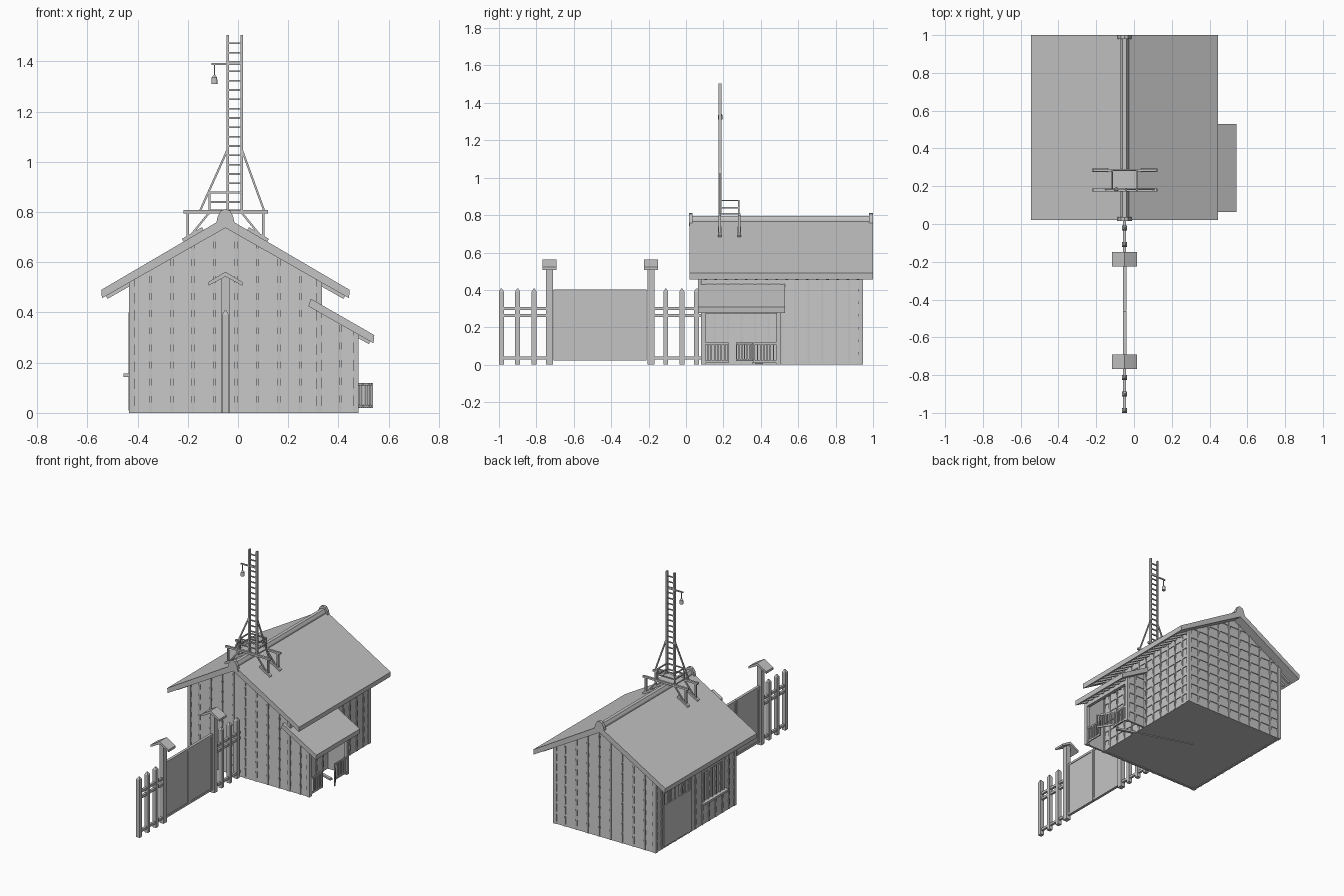
import bpy, bmesh
from mathutils import Vector, Matrix

cube = bpy.data.objects.get("Cube")
if cube:
    bpy.data.objects.remove(cube, do_unlink=True)

grey = bpy.data.materials.new("plain grey")
grey.use_nodes = True
grey.diffuse_color = (0.55, 0.55, 0.55, 1)
grey.node_tree.nodes["Principled BSDF"].inputs["Base Color"].default_value = (0.55, 0.55, 0.55, 1)


def finish(name, bm, clip=()):
    for co, no in clip:
        geom = bm.verts[:] + bm.edges[:] + bm.faces[:]
        bmesh.ops.bisect_plane(bm, geom=geom, plane_co=co, plane_no=no, clear_outer=True)
    bmesh.ops.recalc_face_normals(bm, faces=bm.faces[:])
    mesh = bpy.data.meshes.new(name)
    bm.to_mesh(mesh)
    bm.free()
    mesh.materials.append(grey)
    obj = bpy.data.objects.new(name, mesh)
    bpy.context.collection.objects.link(obj)


def box(bm, x0, x1, y0, y1, z0, z1):
    m = Matrix.Translation(((x0 + x1) / 2, (y0 + y1) / 2, (z0 + z1) / 2))
    bmesh.ops.create_cube(bm, size=1, matrix=m @ Matrix.Diagonal((x1 - x0, y1 - y0, z1 - z0, 1)))


def bar(bm, p, q, w, h=None):
    p, q = Vector(p), Vector(q)
    rot = (q - p).to_track_quat('X', 'Z').to_matrix().to_4x4()
    size = Matrix.Diagonal(((q - p).length, w, h or w, 1))
    bmesh.ops.create_cube(bm, size=1, matrix=Matrix.Translation((p + q) / 2) @ rot @ size)


def cone(bm, at, r1, r2, depth, sides, turn=0):
    m = Matrix.Translation(at) @ Matrix.Rotation(turn, 4, 'Z')
    bmesh.ops.create_cone(bm, cap_ends=True, segments=sides, radius1=r1, radius2=r2, depth=depth, matrix=m)


def prism(bm, pts, place, a, b):
    """Extrude a 2D profile from a to b; place maps (u, v, t) to a point."""
    ends = [[bm.verts.new(place(u, v, t)) for u, v in pts] for t in (a, b)]
    for ring in ends:
        bm.faces.new(ring)
    n = len(pts)
    for i in range(n):
        j = (i + 1) % n
        bm.faces.new((ends[0][i], ends[0][j], ends[1][j], ends[1][i]))


def along_y(u, v, t):
    return (u, t, v)


# House layout
RIDGE, SLOPE = -0.05, 0.566
LEFT, RIGHT, FRONT, BACK, PORCH = -0.435, 0.335, 0.08, 0.945, 0.48
PORCH_BACK = 0.505
roof_clip = [((RIDGE, 0, 0.738), (s * SLOPE, 0, 1)) for s in (-1, 1)]
porch_clip = [((0.28, 0, 0.428), (0.57, 0, 1))]


def clapboard_wall(name, axis, face, out, a, b, top, pitch, clip):
    """Overlapping boards with vertical battens; face is the outer plane."""
    base = face - out * 0.009

    def place(d, z, t):
        return (t, base + out * d, z) if axis == 'x' else (base + out * d, t, z)
    bm = bmesh.new()
    rows = round(top / 0.067)
    for i in range(rows):
        z0, z1 = top * i / rows, top * (i + 1) / rows
        prism(bm, [(-0.008, z0), (0.005, z0), (0, z1), (-0.008, z1)], place, a, b)
    finish(name + "_boards", bm, clip)
    bm = bmesh.new()
    count = max(2, round((b - a) / pitch))
    for i in range(1, count):
        t = a + (b - a) * i / count
        prism(bm, [(-0.002, 0), (0.008, 0), (0.008, top), (-0.002, top)], place, t - 0.006, t + 0.006)
    finish(name + "_battens", bm, clip)


clapboard_wall("front_wall", 'x', FRONT, -1, LEFT, RIGHT, 0.75, 0.09, roof_clip)
clapboard_wall("back_wall", 'x', BACK, 1, LEFT, RIGHT, 0.75, 0.09, roof_clip)
clapboard_wall("right_side_wall", 'y', LEFT, -1, FRONT, BACK, 0.54, 0.072, roof_clip)
clapboard_wall("left_side_wall", 'y', RIGHT, 1, FRONT, BACK, 0.54, 0.072, roof_clip)
clapboard_wall("porch_front_wall", 'x', FRONT, -1, RIGHT, PORCH, 0.42, 0.072, porch_clip)
clapboard_wall("porch_back_wall", 'x', PORCH_BACK, 1, RIGHT, PORCH, 0.42, 0.072, porch_clip)

# Corner posts, porch frame, floor and the bar lying under it
bm = bmesh.new()
for x in (LEFT, RIGHT - 0.024):
    for y in (FRONT, BACK - 0.024):
        box(bm, x, x + 0.024, y, y + 0.024, 0, 0.56)
finish("corner_posts", bm, roof_clip)
bm = bmesh.new()
for y in (FRONT, PORCH_BACK - 0.025):
    box(bm, PORCH - 0.022, PORCH, y, y + 0.025, 0, 0.36)
box(bm, PORCH - 0.022, PORCH, FRONT, PORCH_BACK, 0.275, 0.305)
finish("porch_frame", bm, porch_clip)
bm = bmesh.new()
box(bm, LEFT + 0.01, RIGHT - 0.01, FRONT + 0.01, BACK - 0.01, 0.004, 0.012)
finish("floor", bm)
bm = bmesh.new()
bar(bm, (0.445, 0.363, 0.006), (-0.05, 0.52, 0.006), 0.02, 0.012)
finish("floor_bar", bm)

# Main roof, porch roof and rafters
bm = bmesh.new()
prism(bm, [(-0.542, 0.457), (RIDGE, 0.737), (0.442, 0.457), (0.445, 0.49), (RIDGE, 0.78), (-0.545, 0.49)],
      along_y, 0.02, 1.0)
finish("main_roof", bm)
bm = bmesh.new()
prism(bm, [(0.28, 0.425), (0.54, 0.277), (0.543, 0.31), (0.29, 0.455)], along_y, 0.063, 0.53)
finish("porch_roof", bm)
bm = bmesh.new()
for i in range(16):
    y = 0.105 + i * 0.0543
    for s in (-1, 1):
        bar(bm, (RIDGE + s * 0.36, y, 0.528), (RIDGE + s * 0.475, y, 0.463), 0.014, 0.02)
for i in range(8):
    y = 0.11 + i * 0.053
    bar(bm, (0.34, y, 0.386), (0.525, y, 0.281), 0.012, 0.016)
finish("rafters", bm)

# Ridge cap with end ornaments
bm = bmesh.new()
cap = [(-0.024, 0.755), (-0.021, 0.778), (-0.011, 0.794), (0.011, 0.794), (0.021, 0.778), (0.024, 0.755)]
prism(bm, [(RIDGE + u, v) for u, v in cap], along_y, 0.03, 0.99)
finish("ridge_cap", bm)
bm = bmesh.new()
end = [(-0.04, 0.742), (-0.03, 0.785), (-0.018, 0.806), (0, 0.812), (0.018, 0.806), (0.03, 0.785), (0.04, 0.742)]
for y in (0.015, 0.979):
    prism(bm, [(RIDGE + u, v) for u, v in end], along_y, y, y + 0.021)
finish("ridge_ornaments", bm)

# Double door with upper lights, on the right side of the house
bm = bmesh.new()
for a in (0.56, 0.71):
    b = a + 0.147
    box(bm, LEFT - 0.001, LEFT + 0.016, a, b, 0.01, 0.29)
    box(bm, LEFT - 0.001, LEFT + 0.016, a, b, 0.37, 0.4)
    for k in range(3):
        y = a + k * (0.147 - 0.012) / 2
        box(bm, LEFT - 0.001, LEFT + 0.01, y, y + 0.012, 0.29, 0.37)
finish("double_door", bm)

# Lattice window and its shelf
bm = bmesh.new()
for i in range(6):
    y = 0.21 + i * 0.042
    box(bm, LEFT - 0.002, LEFT + 0.006, y, y + 0.01, 0.15, 0.36)
box(bm, LEFT - 0.002, LEFT + 0.006, 0.2, 0.44, 0.355, 0.37)
box(bm, LEFT - 0.022, LEFT + 0.01, 0.19, 0.45, 0.142, 0.156)
finish("lattice_window", bm)


def lattice(bm, p, q, z0, z1):
    p, q = Vector(p), Vector(q)
    n = round((q - p).length / 0.018)
    for i in range(n + 1):
        x, y = p.lerp(q, i / n)
        bar(bm, (x, y, z0), (x, y, z1), 0.007)
    for z in (z0 + 0.006, z1 - 0.006):
        bar(bm, (*p, z), (*q, z), 0.008, 0.011)


# Low porch fence with its open wicket
bm = bmesh.new()
lattice(bm, (0.472, 0.1), (0.472, 0.225), 0.01, 0.12)
lattice(bm, (0.472, 0.365), (0.472, 0.485), 0.01, 0.12)
finish("porch_fence", bm)
bm = bmesh.new()
lattice(bm, (0.482, 0.355), (0.535, 0.27), 0.02, 0.12)
finish("porch_wicket", bm)

# Picket fence
bm = bmesh.new()
for y in (-0.987, -0.9, -0.812, -0.108, -0.022, 0.057):
    box(bm, RIDGE - 0.013, RIDGE + 0.013, y - 0.013, y + 0.013, 0, 0.392)
    cone(bm, (RIDGE, y, 0.4), 0.018, 0.004, 0.016, 4, 0.7854)
finish("fence_pickets", bm)
bm = bmesh.new()
for a, b in ((-1.0, -0.73), (-0.19, 0.085)):
    for z in (0.035, 0.263, 0.302):
        box(bm, RIDGE - 0.008, RIDGE + 0.008, a, b, z - 0.008, z + 0.008)
finish("fence_rails", bm)

# Gate posts with small gabled caps
bm = bmesh.new()
roof = [(-0.067, 0.507), (0, 0.543), (0.067, 0.507), (0.067, 0.522), (0, 0.562), (-0.067, 0.522)]
for y in (-0.73, -0.187):
    box(bm, RIDGE - 0.016, RIDGE + 0.016, y - 0.018, y + 0.018, 0, 0.545)
    prism(bm, [(RIDGE + u, v) for u, v in roof], along_y, y - 0.038, y + 0.038)
finish("gate_posts", bm)

# Gate leaves: thin panel inside a frame
bm = bmesh.new()
for a, b in ((-0.708, -0.461), (-0.459, -0.21)):
    box(bm, RIDGE - 0.005, RIDGE + 0.005, a, b, 0.022, 0.402)
    for y in (a, b - 0.014):
        box(bm, RIDGE - 0.009, RIDGE + 0.009, y, y + 0.014, 0.022, 0.402)
    for z in (0.022, 0.388):
        box(bm, RIDGE - 0.009, RIDGE + 0.009, a, b, z, z + 0.014)
finish("gate_leaves", bm)

# Lookout platform on the roof
MID, MAST = RIDGE, 0.183
bm = bmesh.new()
for y in (0.18, 0.285):
    box(bm, -0.218, 0.12, y - 0.007, y + 0.007, 0.795, 0.808)
    for s in (-1, 1):
        x = MID + s * 0.15
        box(bm, x - 0.005, x + 0.005, y - 0.007, y + 0.007, 0.69, 0.797)
        bar(bm, (MID + s * 0.17, y, 0.687), (MID + s * 0.09, y, 0.734), 0.018, 0.014)
        bar(bm, (MID + s * 0.14, y, 0.705), (MID + s * 0.065, y, 0.797), 0.008)
box(bm, -0.118, 0.018, MAST, 0.285, 0.802, 0.81)
finish("lookout_platform", bm)
bm = bmesh.new()
for x in (-0.114, 0.014):
    for y in (MAST, 0.283):
        box(bm, x - 0.004, x + 0.004, y - 0.004, y + 0.004, 0.8, 0.882)
    for z in (0.84, 0.878):
        bar(bm, (x, MAST, z), (x, 0.283, z), 0.007)
for z in (0.84, 0.878):
    for y in (MAST, 0.283):
        bar(bm, (-0.114, y, z), (0.014, y, z), 0.007)
finish("lookout_railing", bm)

# Ladder mast with braces
bm = bmesh.new()
for x, foot in ((-0.041, -0.152), (0.015, 0.105)):
    box(bm, x - 0.005, x + 0.005, MAST - 0.008, MAST + 0.008, 0.8, 1.505)
    bar(bm, (x, MAST, 1.05), (foot, MAST, 0.803), 0.008)
for i in range(18):
    z = 0.84 + i * 0.0372
    bar(bm, (-0.041, MAST, z), (0.015, MAST, z), 0.007)
finish("ladder_mast", bm)

# Alarm bell on its arm
bm = bmesh.new()
bar(bm, (-0.105, MAST, 1.39), (0.017, MAST, 1.39), 0.008)
bar(bm, (-0.094, MAST, 1.39), (-0.094, MAST, 1.34), 0.004)
cone(bm, (-0.094, MAST, 1.323), 0.012, 0.011, 0.026, 12)
cone(bm, (-0.094, MAST, 1.341), 0.011, 0.003, 0.01, 12)
finish("alarm_bell", bm)
